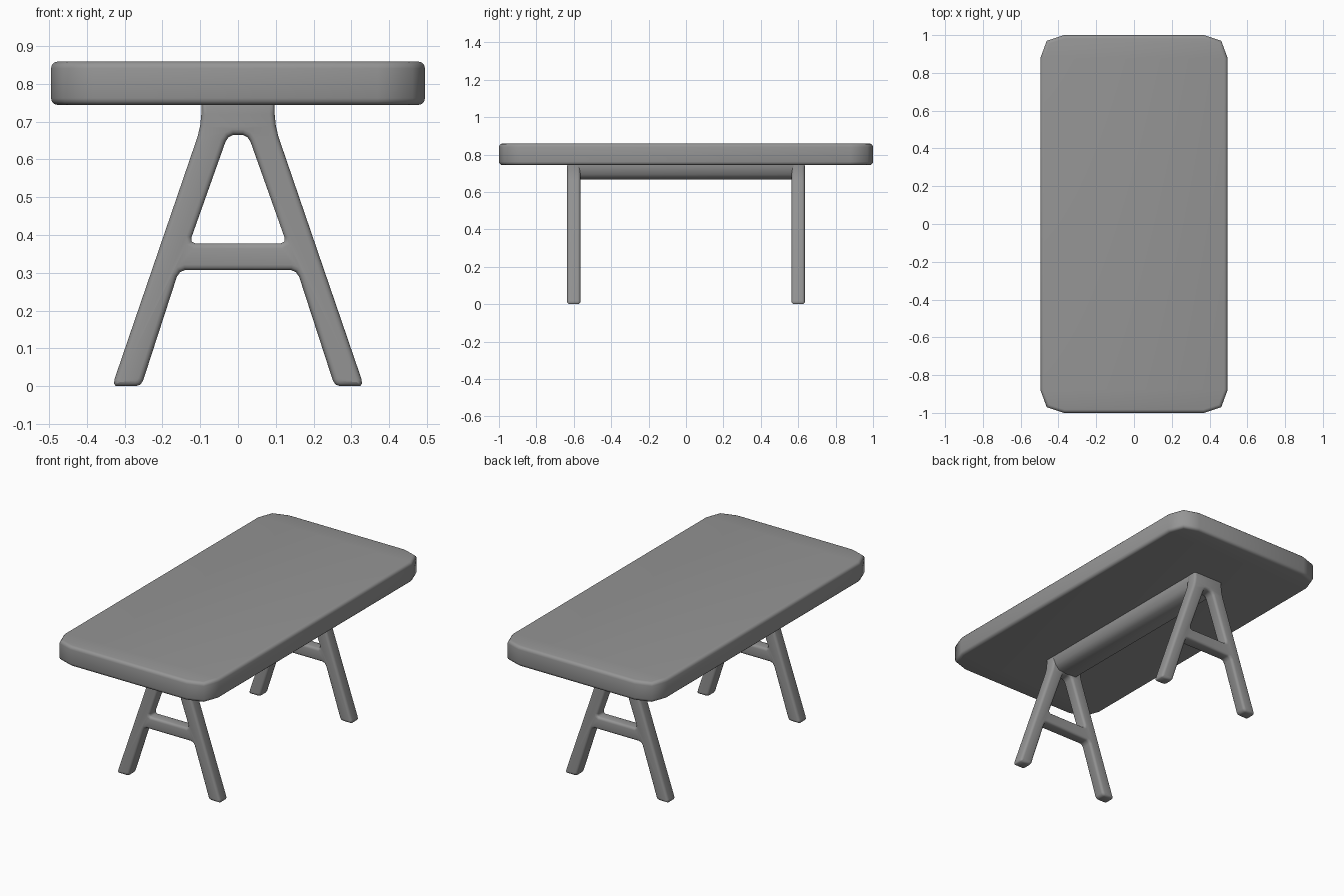
import bpy, bmesh
from math import pi, radians

if "Cube" in bpy.data.objects:
    bpy.data.objects.remove(bpy.data.objects["Cube"])

# Dark grey shared by every part
grey = bpy.data.materials.new("dark_grey")
grey.diffuse_color = (0.3, 0.3, 0.3, 1)
grey.use_nodes = True
grey.node_tree.nodes["Principled BSDF"].inputs["Base Color"].default_value = grey.diffuse_color


def mirrored(half):
    """Close a right-hand half outline by mirroring it across x = 0."""
    return half + [(-x, y) for x, y in reversed(half)]


def slab(name, loops, depth, bevel, location, upright=False):
    """Filled outline with optional holes, extruded with rounded rims."""
    curve = bpy.data.curves.new(name, 'CURVE')
    curve.dimensions = '2D'
    curve.fill_mode = 'BOTH'
    curve.extrude = depth / 2 - bevel
    curve.bevel_depth = bevel
    curve.bevel_resolution = 2
    curve.offset = -bevel
    for loop in loops:
        spline = curve.splines.new('POLY')
        spline.points.add(len(loop) - 1)
        for point, (x, y) in zip(spline.points, loop):
            point.co = (x, y, 0, 1)
        spline.use_cyclic_u = True
    obj = bpy.data.objects.new(name, curve)
    bpy.context.collection.objects.link(obj)
    obj.location = location
    if upright:
        obj.rotation_euler.x = pi / 2
    bpy.ops.object.select_all(action='DESELECT')
    obj.select_set(True)
    bpy.context.view_layer.objects.active = obj
    bpy.ops.object.convert(target='MESH')
    obj = bpy.context.object
    obj.name = name
    bm = bmesh.new()
    bm.from_mesh(obj.data)
    bmesh.ops.remove_doubles(bm, verts=bm.verts, dist=0.0002)
    bmesh.ops.recalc_face_normals(bm, faces=bm.faces)
    bm.to_mesh(obj.data)
    bm.free()
    obj.data.materials.clear()
    obj.data.materials.append(grey)
    bpy.ops.object.shade_smooth_by_angle(angle=radians(60))
    return obj


# Table top with faceted round corners
top = mirrored([(0.37, -1.0), (0.462, -0.97), (0.495, -0.88),
                (0.495, 0.88), (0.462, 0.97), (0.37, 1.0)])
slab("table_top", [top], 0.115, 0.018, (0, 0, 0.8015))

# A-shaped leg frames: outer outline with the notch below the crossbar
outer = mirrored([(0.14, 0.307), (0.153, 0.302), (0.162, 0.289),
                  (0.251, 0.015), (0.258, 0.004), (0.27, 0.0),
                  (0.323, 0.0), (0.328, 0.006), (0.327, 0.018),
                  (0.107, 0.66), (0.1, 0.69), (0.097, 0.72), (0.097, 0.755)])
hole = mirrored([(0.114, 0.378), (0.123, 0.383), (0.123, 0.394),
                 (0.033, 0.647), (0.025, 0.659), (0.012, 0.665)])
for side, y in (("front", -0.6), ("back", 0.6)):
    slab(side + "_leg_frame", [outer, hole], 0.07, 0.014, (0, y, 0), True)

# Beam under the top joining the frames, its sides sloping in below
beam = mirrored([(0.058, 0.668), (0.084, 0.694),
                 (0.096, 0.735), (0.096, 0.755)])
slab("under_beam", [beam], 1.16, 0.002, (0, 0, 0), True)
